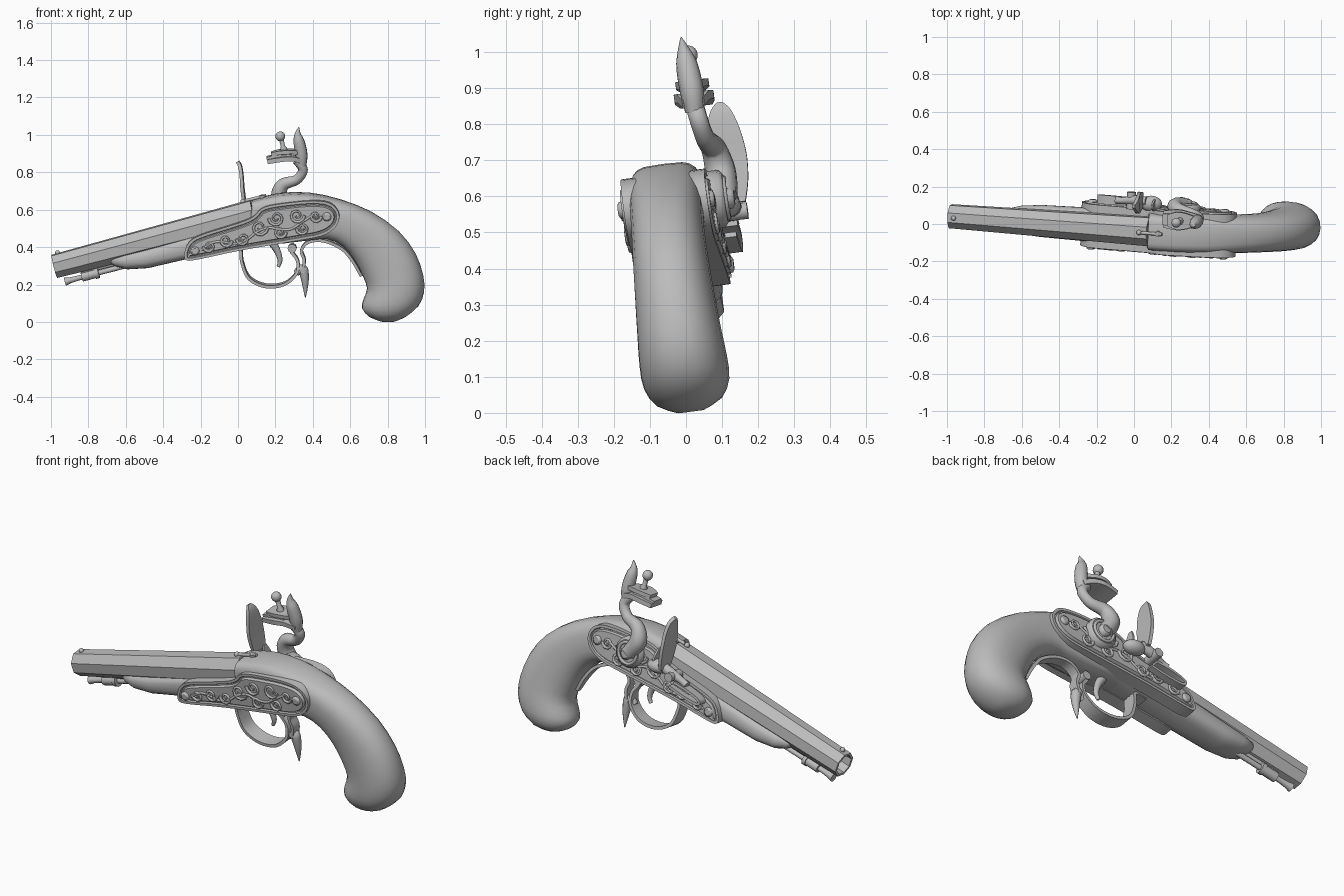
import bpy, bmesh, math
from mathutils import Vector, Matrix

cube = bpy.data.objects.get("Cube")
if cube:
    bpy.data.objects.remove(cube)

GREY = (0.5, 0.5, 0.5)
mat = bpy.data.materials.new("plain grey")
mat.use_nodes = True
mat.diffuse_color = (*GREY, 1)
mat.node_tree.nodes["Principled BSDF"].inputs["Base Color"].default_value = (*GREY, 1)

# The whole pistol leans and turns slightly
LEAN = Matrix(((1, 0.039, 0, 0), (-0.039, 1, -0.14, 0.045),
               (0, 0.13, 1, 0), (0, 0, 0, 1)))


def add(name, data):
    data.transform(LEAN)
    data.materials.append(mat)
    ob = bpy.data.objects.new(name, data)
    bpy.context.collection.objects.link(ob)
    return ob


def add_bm(name, bm, angle=35):
    bmesh.ops.recalc_face_normals(bm, faces=bm.faces)
    me = bpy.data.meshes.new(name)
    bm.to_mesh(me)
    bm.free()
    ob = add(name, me)
    bpy.ops.object.select_all(action='DESELECT')
    ob.select_set(True)
    bpy.context.view_layer.objects.active = ob
    bpy.ops.object.shade_smooth_by_angle(angle=math.radians(angle))
    return ob


def smooth(pts, n=4):
    """Catmull-Rom through tuples of any length."""
    out = []
    for i in range(len(pts) - 1):
        p0, p1, p2 = pts[max(i - 1, 0)], pts[i], pts[i + 1]
        p3 = pts[min(i + 2, len(pts) - 1)]
        for k in range(n):
            t = k / n
            out.append(tuple(b + 0.5 * t * (c - a + t * (2*a - 5*b + 4*c - d + t * (3*(b - c) + d - a)))
                             for a, b, c, d in zip(p0, p1, p2, p3)))
    return out + [tuple(pts[-1])]


def loft(name, rings, angle=35):
    bm = bmesh.new()
    vs = [[bm.verts.new(p) for p in r] for r in rings]
    for a, b in zip(vs, vs[1:]):
        for i in range(len(a)):
            j = (i + 1) % len(a)
            bm.faces.new((a[i], a[j], b[j], b[i]))
    bm.faces.new(vs[0])
    bm.faces.new(vs[-1])
    return add_bm(name, bm, angle)


def tube(name, pts, n=4, closed=False, res=3):
    """Round bar through (x, y, z, radius) points."""
    cu = bpy.data.curves.new(name, 'CURVE')
    cu.dimensions = '3D'
    cu.bevel_depth, cu.bevel_resolution, cu.use_fill_caps = 1, res, True
    pts = smooth(pts, n) if n > 1 else pts
    sp = cu.splines.new('POLY')
    sp.points.add(len(pts) - 1)
    for p, (x, y, z, r) in zip(sp.points, pts):
        p.co, p.radius = (x, y, z, 1), r
    sp.use_cyclic_u = closed
    return add(name, cu)


def ribbon(name, pts, thick, y=0.0):
    """Flat band through (x, z, half width) points."""
    pts = smooth(pts, 5)
    rings = []
    for i, (x, z, w) in enumerate(pts):
        a, b = pts[max(i - 1, 0)], pts[min(i + 1, len(pts) - 1)]
        d = Vector((b[0] - a[0], b[1] - a[1])).normalized() * thick / 2
        rings.append([(x - s * d.y, y + k * w, z + s * d.x)
                      for s, k in ((1, -1), (1, 1), (-1, 1), (-1, -1))])
    return loft(name, rings)


def ball(name, c, r, scale=(1, 1, 1)):
    bm = bmesh.new()
    bmesh.ops.create_uvsphere(bm, u_segments=16, v_segments=10, radius=r,
                              matrix=Matrix.Translation(c) @ Matrix.Diagonal((*scale, 1)))
    return add_bm(name, bm, 60)


# Stock: stations of top x, z, bottom x, z, half width, squareness
forend = [(-.70, .335, -.69, .32, .025, 2.5), (-.675, .355, -.65, .298, .06, 2.5),
          (-.61, .375, -.59, .283, .077, 2.5), (-.5, .40, -.48, .29, .085, 2.6),
          (-.32, .45, -.29, .335, .088, 3), (-.1, .51, -.07, .385, .093, 4), (.07, .56, .1, .415, .097, 5)]
body = [(.075, .65, .105, .415, .098, 5), (.22, .685, .25, .425, .1, 4.5),
        (.38, .687, .38, .44, .1, 4), (.54, .655, .48, .445, .1, 3),
        (.71, .59, .56, .405, .1, 2.5), (.86, .485, .62, .335, .104, 2.3),
        (.95, .365, .665, .25, .11, 2.2), (.99, .25, .69, .18, .116, 2.2),
        (.995, .16, .672, .125, .121, 2.2), (.965, .085, .662, .075, .118, 2.2),
        (.90, .03, .70, .03, .09, 2.2), (.84, .003, .76, .004, .035, 2)]


def station(x1, z1, x0, z0, w, e):
    ring = []
    for k in range(24):
        a = 2 * math.pi * k / 24
        c, s = math.cos(a), math.sin(a)
        y = math.copysign(abs(c) ** (2 / e), c) * w
        t = 0.5 + 0.5 * math.copysign(abs(s) ** (2 / e), s)
        ring.append((x0 + (x1 - x0) * t, y, z0 + (z1 - z0) * t))
    return ring


loft("stock", [station(*s) for s in forend + smooth(body, 2)], 40)

# Octagonal hollow barrel
muzzle, breech = Vector((-.982, 0, .297)), Vector((.085, 0, .577))
axis = (breech - muzzle).normalized()
up = Vector((-axis.z, 0, axis.x))


def octagon(c, apothem):
    r = apothem / math.cos(math.pi / 8)
    return [c + up * r * math.sin(a) + Vector((0, r * math.cos(a), 0))
            for a in [math.pi / 8 + k * math.pi / 4 for k in range(8)]]


loft("barrel", [octagon(breech, .076), octagon(muzzle, .061),
                octagon(muzzle, .049), octagon(muzzle + axis * .4, .045)], 20)
ball("front_sight", muzzle + axis * .035 + up * .066, .013)
ball("rear_sight", breech - axis * .04 + up * .08, .014)
tube("tang_screw", [(.13, 0, .66, .016), (.13, 0, .678, .016)], 1)
tube("tang_bar", [(.04, 0, .648, .009), (.15, 0, .676, .009)], 1)

# Ramrod under the barrel
tube("ramrod", [(-.925, 0, .215, .023), (-.9, 0, .222, .017), (-.86, 0, .233, .014), (-.58, 0, .305, .014)], 1)
tube("ramrod_pipe", [(-.835, 0, .24, .026), (-.745, 0, .264, .026)], 1)
tube("ramrod_collar", [(-.765, 0, .259, .031), (-.745, 0, .264, .031)], 1)
tube("barrel_rib", [(-.84, 0, .267, .014), (-.6, 0, .327, .014)], 1)

# Side panels with a recessed border, screws and scrollwork
outline = [(-.285, .385), (-.28, .34), (-.22, .345), (0, .395), (.33, .45), (.47, .475),
           (.54, .53), (.55, .60), (.5, .655), (.4, .665), (.25, .65),
           (.13, .63), (.09, .575), (0, .54), (-.2, .48), (-.26, .445)]
for _ in range(2):
    cut = []
    for a, b in zip(outline, outline[1:] + outline[:1]):
        cut += [tuple(p * (1 - t) + q * t for p, q in zip(a, b)) for t in (.25, .75)]
    outline = cut

scrolls = [(-.15, .42, .032, 1), (-.06, .45, .035, -1), (.03, .46, .035, 1), (.12, .52, .045, -1),
           (.21, .57, .042, 1), (.23, .495, .034, -1), (.32, .585, .042, -1), (.35, .515, .034, 1),
           (.42, .58, .032, -1)]
for side, s in (("right", -1), ("left", 1)):
    bm = bmesh.new()
    back = [bm.verts.new((x, s * .05, z)) for x, z in outline]
    front = [bm.verts.new((x, s * .116, z)) for x, z in outline]
    for i in range(len(back)):
        j = i - 1
        bm.faces.new((back[j], back[i], front[i], front[j]))
    bm.faces.new(back)
    face = bm.faces.new(front)
    bmesh.ops.recalc_face_normals(bm, faces=bm.faces)
    for thick, depth in ((.014, 0), (.004, -.008), (.006, 0), (.005, .014)):
        bmesh.ops.inset_region(bm, faces=[face], thickness=thick, depth=depth)
    add_bm(side + "_side_plate", bm)
    for i, (x, z) in enumerate(((-.225, .395), (.48, .578))):
        tube(f"{side}_plate_screw_{i}", [(x, s * .11, z, .024), (x, s * .129, z, .024), (x, s * .134, z, .015)], 1)
    for i, (cx, cz, r, d) in enumerate(scrolls):
        pts = []
        for k in range(16):
            a = d * k * .62 + (math.pi if d > 0 else 0)
            q = r * (1 - k / 18)
            pts.append((cx + q * math.cos(a), s * .123, cz + q * math.sin(a), .0085 - k * .0003))
        tube(f"{side}_scroll_{i}", pts, 1, res=1)
    tube(side + "_vine", [(-.19 + .06 * k, s * .122, .402 + .0165 * k + .022 * math.sin(k * 1.4), .007)
                          for k in range(11)], 4, res=1)

# Trigger guard, spur and trigger
ribbon("trigger_guard", [(-.06, .39, .03), (.01, .39, .036), (.022, .32, .038), (.06, .235, .04),
                         (.15, .193, .04), (.25, .205, .038), (.315, .265, .033),
                         (.318, .33, .024), (.285, .375, .02)], .016)
tube("guard_curl", [(.29, -.024, .395, .024), (.29, .024, .395, .024)], 1)
tube("guard_spur", [(.31, 0, .26, .018), (.345, 0, .285, .027), (.357, 0, .235, .022),
                    (.36, 0, .18, .013), (.36, 0, .13, .002)])
ribbon("guard_tail", [(.345, .27, .026), (.355, .33, .026), (.34, .385, .026), (.38, .43, .026),
                      (.46, .435, .026), (.555, .393, .024), (.615, .325, .022), (.66, .245, .012)], .016)
tube("trigger", [(.18, 0, .43, .024), (.21, 0, .38, .018), (.225, 0, .33, .013), (.215, 0, .295, .009)])

# Cock: hub, curved neck, jaws, comb and clamp screw
tube("cock_hub", [(.27, .11, .575, .08), (.27, .145, .575, .08), (.27, .155, .575, .068)], 1, res=6)
tube("cock_hub_ring", [(.27 + .055 * math.cos(a), .156, .575 + .055 * math.sin(a), .008)
                       for a in [k * math.pi / 10 for k in range(20)]], 1, True)
tube("cock_screw", [(.27, .14, .575, .032), (.27, .172, .575, .032), (.27, .18, .575, .022)], 1)
tube("cock_neck", [(.26, .15, .58, .04), (.215, .15, .65, .043), (.235, .14, .715, .035),
                   (.31, .125, .745, .027), (.343, .115, .80, .026), (.31, .107, .85, .026)], 6)
ribbon("cock_lower_jaw", [(.345, .845, .03), (.29, .862, .045), (.23, .86, .055), (.155, .847, .045)], .024, .107)
ribbon("cock_upper_jaw", [(.32, .895, .025), (.27, .898, .042), (.22, .895, .045), (.175, .885, .03)], .02, .107)
ribbon("flint", [(.28, .877, .03), (.2, .872, .032), (.15, .862, .03)], .016, .107)
tube("cock_comb", [(.335, .107, .82, .026), (.335, .107, .88, .033), (.322, .103, .95, .03),
                   (.315, .1, .99, .018), (.322, .098, 1.028, .002)])
tube("clamp_screw", [(.25, .107, .86, .014), (.24, .107, .91, .02), (.236, .107, .925, .012),
                     (.226, .107, .97, .013)], 1)
ball("clamp_screw_head", (.222, .107, .978), .026)

# Steel with its foot, pan and spring
ribbon("frizzen", [(.035, .56, .035), (.027, .62, .05), (.018, .69, .055), (.013, .76, .046),
                   (.005, .81, .03), (-.008, .835, .008)], .018, .165)
tube("frizzen_foot", [(.06, .16, .575, .022), (0, .16, .55, .026), (-.07, .15, .52, .018), (-.1, .15, .505, .02)])
tube("frizzen_pivot", [(-.02, .11, .535, .024), (-.02, .2, .535, .024)], 1)
ball("powder_pan", (.085, .145, .555), .05, (1.2, .85, .7))
ribbon("pan_fence", [(.105, .56, .03), (.1, .6, .028), (.09, .645, .01)], .01, .14)
ribbon("frizzen_spring", [(-.03, .505, .022), (-.1, .49, .024), (-.17, .465, .024), (-.195, .445, .022),
                          (-.17, .432, .02), (-.08, .45, .018), (0, .475, .016)], .014, .145)
